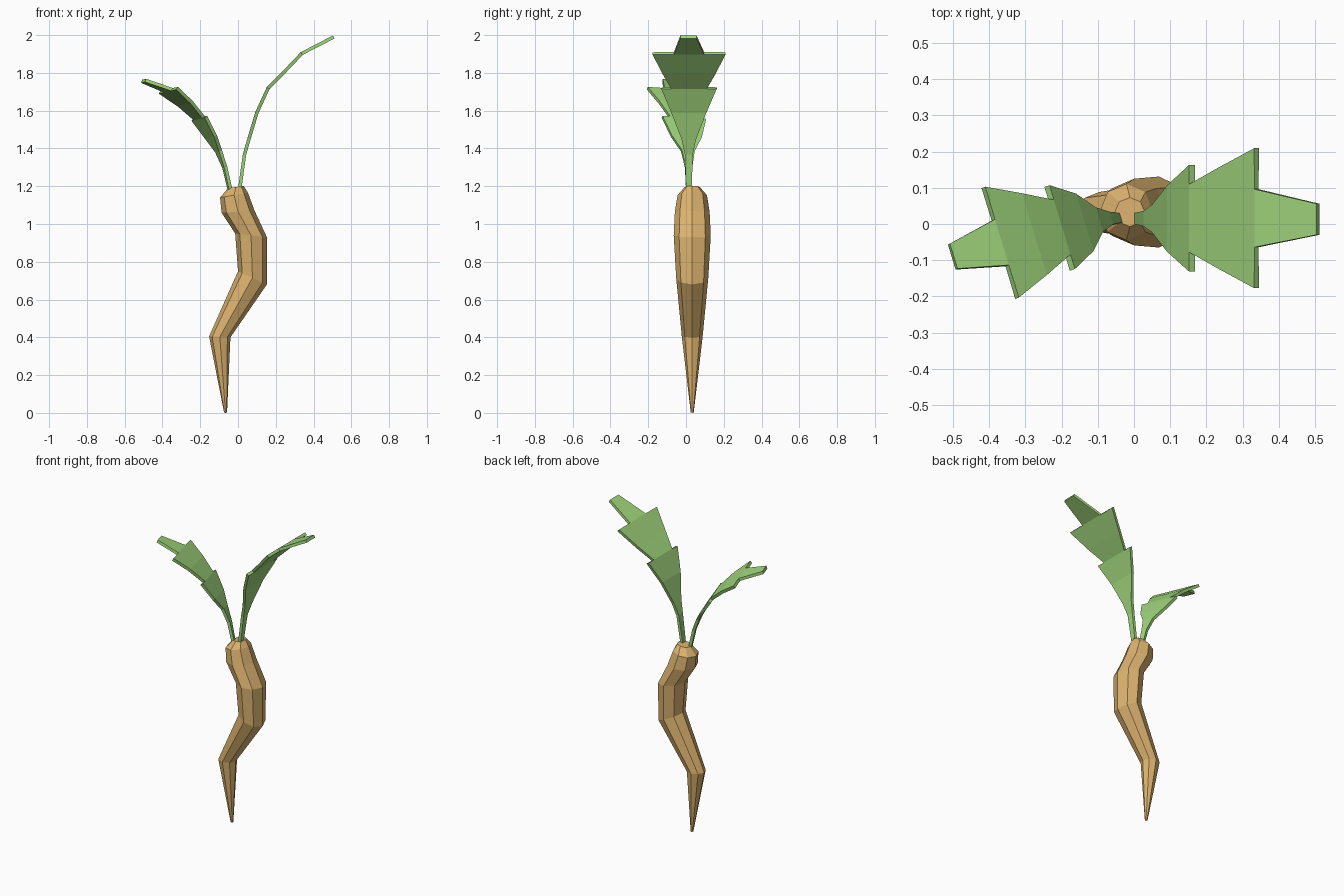
import bpy, bmesh
from math import cos, sin, pi
from mathutils import Vector

if "Cube" in bpy.data.objects:
    bpy.data.objects.remove(bpy.data.objects["Cube"])


def finish(name, bm, color):
    bmesh.ops.recalc_face_normals(bm, faces=bm.faces)
    mesh = bpy.data.meshes.new(name)
    bm.to_mesh(mesh)
    bm.free()
    ob = bpy.data.objects.new(name, mesh)
    bpy.context.collection.objects.link(ob)
    mat = bpy.data.materials.new(name + "_color")
    mat.diffuse_color = (*color, 1)
    mat.use_nodes = True
    mat.node_tree.nodes["Principled BSDF"].inputs["Base Color"].default_value = mat.diffuse_color
    mesh.materials.append(mat)
    return ob


# Crooked root: tilted octagonal rings (left x, left z, right x, right z, y radius)
RINGS = [(-.074, .003, -.058, .003, .008),
         (-.153, .405, -.04, .40, .055),
         (0, .75, .153, .68, .085),
         (-.015, .95, .153, .93, .098),
         (-.087, 1.06, .088, 1.07, .092),
         (-.095, 1.14, .053, 1.165, .078),
         (-.053, 1.19, .03, 1.202, .04)]


def make_root():
    bm = bmesh.new()
    loops = []
    for lx, lz, rx, rz, ry in RINGS:
        mid = Vector(((lx + rx) / 2, .033, (lz + rz) / 2))
        u = Vector(((rx - lx) / 2, 0, (rz - lz) / 2))
        v = Vector((0, ry, 0))
        loops.append([bm.verts.new(mid + u * cos(k * pi / 4) + v * sin(k * pi / 4))
                      for k in range(8)])
    for a, b in zip(loops, loops[1:]):
        for k in range(8):
            j = (k + 1) % 8
            bm.faces.new((a[k], a[j], b[j], b[k]))
    bm.faces.new(loops[-1])
    tip = bm.verts.new((-.066, .033, 0))
    for k in range(8):
        bm.faces.new((loops[0][k], tip, loops[0][(k + 1) % 8]))
    finish("root", bm, (.72, .45, .16))


# Jagged leaf: rows of (x, y, z, half width, half width after the notch)
def make_leaf(name, rows, across):
    bm = bmesh.new()
    across = Vector(across).normalized()
    prev = None
    for x, y, z, half, notch in rows:
        c = Vector((x, y, z))
        pair = lambda h: [bm.verts.new(c - across * h), bm.verts.new(c + across * h)]
        outer = pair(half)
        inner = pair(notch) if notch else outer
        if prev:
            edge = [outer[1], inner[1], inner[0], outer[0]] if notch else outer[::-1]
            bm.faces.new(prev + edge)
        prev = inner
    ob = finish(name, bm, (.35, .66, .2))
    mod = ob.modifiers.new("thickness", 'SOLIDIFY')
    mod.thickness = .018
    mod.offset = 0


make_root()
make_leaf("tall_leaf", [(.008, .015, 1.18, .015, 0), (.035, .015, 1.37, .021, 0),
                        (.058, .015, 1.45, .038, 0), (.1, .015, 1.59, .092, 0),
                        (.16, .016, 1.72, .147, .094), (.24, .016, 1.80, .14, 0),
                        (.338, .016, 1.903, .193, .08), (.507, .013, 1.99, .043, 0)],
          (0, 1, 0))
make_leaf("short_leaf", [(-.042, .015, 1.18, .013, 0), (-.07, .014, 1.30, .018, 0),
                         (-.103, .01, 1.385, .035, 0), (-.143, .002, 1.46, .083, 0),
                         (-.205, -.011, 1.56, .121, .079), (-.28, -.03, 1.637, .118, 0),
                         (-.369, -.052, 1.708, .16, .066), (-.5, -.09, 1.758, .036, 0)],
          (-.29, .955, -.065))
